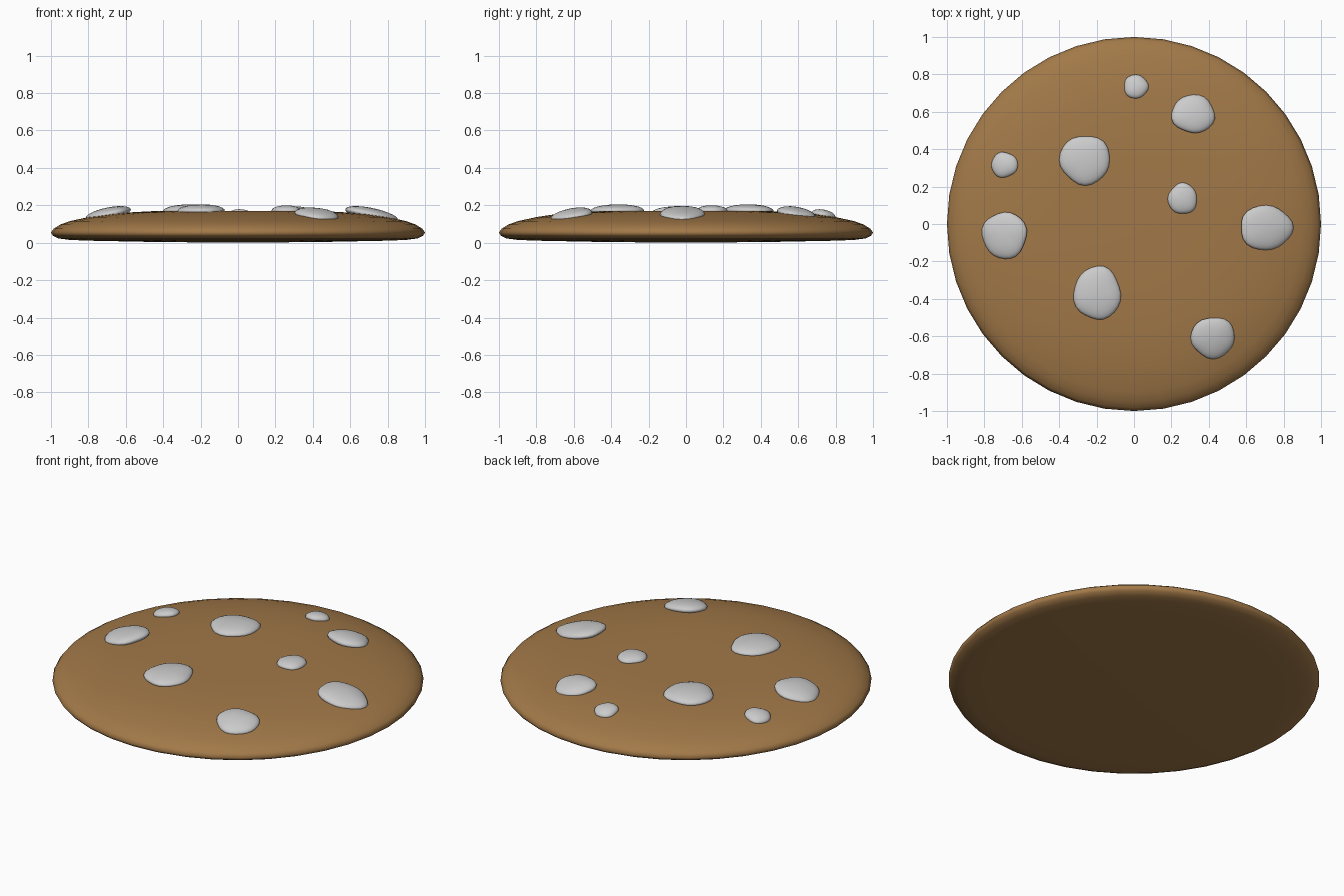
import bpy, bmesh, math
from mathutils import Vector

if "Cube" in bpy.data.objects:
    bpy.data.objects.remove(bpy.data.objects["Cube"])

def finish(bm, name, color=None):
    bmesh.ops.recalc_face_normals(bm, faces=bm.faces)
    me = bpy.data.meshes.new(name)
    bm.to_mesh(me)
    bm.free()
    me.polygons.foreach_set("use_smooth", [True] * len(me.polygons))
    ob = bpy.data.objects.new(name, me)
    bpy.context.collection.objects.link(ob)
    if color:
        mat = bpy.data.materials.new(name + "_colour")
        mat.diffuse_color = color
        mat.use_nodes = True
        mat.node_tree.nodes["Principled BSDF"].inputs["Base Color"].default_value = mat.diffuse_color
        me.materials.append(mat)
    return ob

# Biscuit: revolved dome with a rounded rim and nearly flat underside (radius, height)
profile = [(0, 0), (0.45, 0.004), (0.8, 0.011), (0.9, 0.015), (0.96, 0.023), (0.99, 0.038),
           (1, 0.055), (0.985, 0.075), (0.95, 0.097), (0.9, 0.115), (0.8, 0.137),
           (0.7, 0.152), (0.58, 0.162), (0.45, 0.169), (0.25, 0.17), (0, 0.17)]
bm = bmesh.new()
verts = [bm.verts.new((r, 0, z)) for r, z in profile]
edges = [bm.edges.new(p) for p in zip(verts, verts[1:])]
bmesh.ops.spin(bm, geom=verts + edges, cent=(0, 0, 0), axis=(0, 0, 1),
               angle=math.tau, steps=40, use_merge=True)
bmesh.ops.remove_doubles(bm, verts=bm.verts, dist=1e-5)
finish(bm, "biscuit", (0.36, 0.19, 0.065, 1))

def surface(r):
    top = profile[:5:-1]
    for (r0, z0), (r1, z1) in zip(top, top[1:]):
        if r <= r1:
            return z0 + (z1 - z0) * (r - r0) / (r1 - r0)
    return top[-1][1]

# Chips: flattened lumps tilted to follow the dome (x, y, half width, half depth)
chips = [(0.01, 0.735, .065, .065), (0.317, 0.588, .116, .104), (-0.262, 0.343, .135, .132),
         (-0.693, 0.316, .072, .068), (0.26, 0.135, .078, .083), (-0.692, -0.06, .122, .125),
         (0.706, -0.02, .143, .12), (-0.196, -0.37, .126, .143), (0.422, -0.607, .118, .112)]
for i, (x, y, a, b) in enumerate(chips):
    r = math.hypot(x, y)
    slope = max(0, min(0.2, (r - 0.4) * 0.7))
    n = Vector((x / r * slope, y / r * slope, 1)).normalized()
    rot = Vector((0, 0, 1)).rotation_difference(n)
    bm = bmesh.new()
    bmesh.ops.create_uvsphere(bm, u_segments=24, v_segments=14, radius=1)
    h = 0.034 if a > 0.1 else 0.028
    for v in bm.verts:
        t = math.atan2(v.co.y, v.co.x)
        k = 1 + 0.035 * math.cos(3 * t + i * 2.1) + 0.02 * math.cos(5 * t + i)
        p = Vector((v.co.x * a * k, v.co.y * b * k, v.co.z * h))
        v.co = rot @ p + Vector((x, y, surface(r) + 0.002))
    finish(bm, f"chip_{i + 1}")
